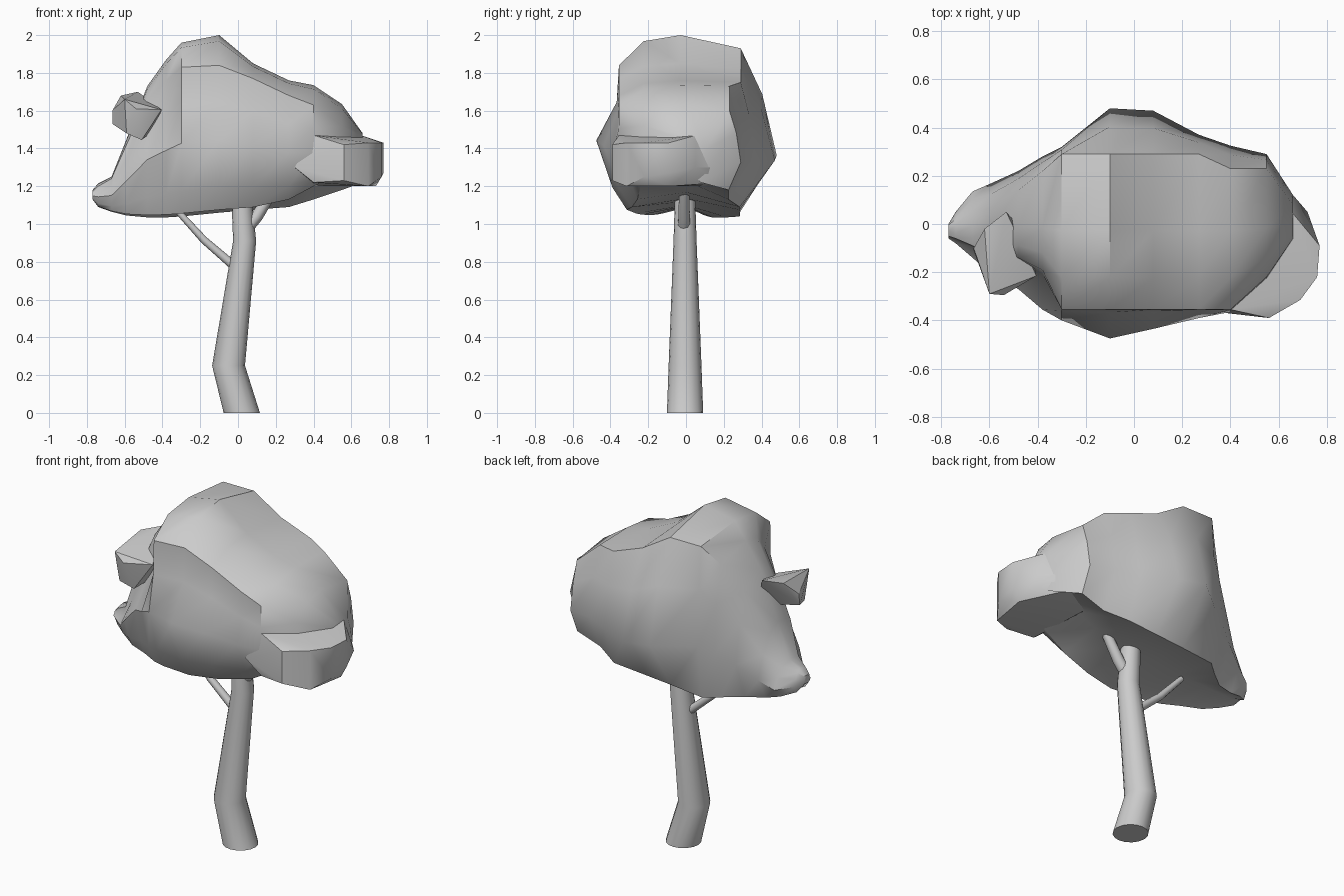
import bpy, bmesh, math


def finish(name, bm, angle):
    bmesh.ops.recalc_face_normals(bm, faces=bm.faces)
    mesh = bpy.data.meshes.new(name)
    bm.to_mesh(mesh)
    bm.free()
    ob = bpy.data.objects.new(name, mesh)
    bpy.context.collection.objects.link(ob)
    bpy.ops.object.select_all(action='DESELECT')
    ob.select_set(True)
    bpy.context.view_layer.objects.active = ob
    bpy.ops.object.shade_smooth_by_angle(angle=math.radians(angle))
    return ob


def loft(name, rings, angle):
    bm = bmesh.new()
    loops = [[bm.verts.new(p) for p in r] for r in rings]
    for a, b in zip(loops, loops[1:]):
        n = len(a)
        for i in range(n):
            bm.faces.new((a[i], a[(i + 1) % n], b[(i + 1) % n], b[i]))
    bm.faces.new(loops[0])
    bm.faces.new(loops[-1])
    return finish(name, bm, angle)


def tube(name, path, tilt=0.0, sides=16):
    # path rows: x, y, z, radius; rings tilted about y
    rings = []
    for x, y, z, r in path:
        rings.append([(x + r * math.cos(t) * math.cos(tilt), y + r * math.sin(t),
                       z - r * math.cos(t) * math.sin(tilt))
                      for t in (2 * math.pi * k / sides for k in range(sides))])
    return loft(name, rings, 40)


def hull(name, pts):
    bm = bmesh.new()
    for p in pts:
        bm.verts.new(p)
    bmesh.ops.convex_hull(bm, input=bm.verts)
    loose = [v for v in bm.verts if not v.link_faces]
    bmesh.ops.delete(bm, geom=loose, context='VERTS')
    return finish(name, bm, 32)


# Trunk and branches
tube("trunk", [(0.02, -0.005, 0, 0.096), (-0.05, -0.005, 0.25, 0.087),
               (0.035, -0.005, 0.91, 0.061), (0.015, -0.005, 1.2, 0.052)])
tube("left_branch", [(0.0, 0, 0.76, 0.024), (-0.18, 0, 0.915, 0.02),
                     (-0.33, 0, 1.08, 0.016)], math.radians(-45), 10)
tube("right_branch", [(0.04, -0.01, 0.97, 0.034), (0.1, -0.01, 1.04, 0.032),
                      (0.2, -0.01, 1.2, 0.027)], math.radians(35), 10)

# Canopy stations along x:
# x, crest front y, crest back y, bulge front y, bulge back y, crest z front/mid/back, bottom z
stations = [
    (-0.77, -0.05, -0.01, -0.06, 0.00, 1.17, 1.18, 1.17, 1.13),
    (-0.74, -0.06, 0.02, -0.08, 0.05, 1.20, 1.215, 1.20, 1.09),
    (-0.67, -0.09, 0.06, -0.14, 0.135, 1.24, 1.25, 1.23, 1.065),
    (-0.59, -0.13, 0.06, -0.21, 0.17, 1.42, 1.45, 1.41, 1.045),
    (-0.48, -0.14, 0.14, -0.27, 0.22, 1.66, 1.73, 1.66, 1.035),
    (-0.38, -0.19, 0.22, -0.355, 0.28, 1.76, 1.87, 1.82, 1.035),
    (-0.30, -0.355, 0.29, -0.40, 0.32, 1.83, 1.96, 1.93, 1.04),
    (-0.10, -0.355, 0.29, -0.475, 0.48, 1.84, 2.00, 1.93, 1.06),
    (0.08, -0.355, 0.29, -0.435, 0.47, 1.77, 1.85, 1.82, 1.075),
    (0.27, -0.355, 0.29, -0.39, 0.37, 1.68, 1.76, 1.75, 1.09),
    (0.40, -0.355, 0.23, -0.365, 0.325, 1.63, 1.735, 1.73, 1.13),
    (0.55, -0.22, 0.23, -0.28, 0.29, 1.52, 1.635, 1.60, 1.18),
    (0.66, -0.06, 0.08, -0.12, 0.12, 1.46, 1.48, 1.46, 1.22),
]


def section(x, yf, yb, bf, bb, zf, zm, zb, bot):
    hf, hb = zf - bot, zb - bot
    lift = max(0, min(x, 0.5) - 0.15) * 0.3      # front underside rises to the right
    return [(x, p, q) for p, q in (
        (yf, zf), (yf * 0.63, zf + 0.8 * (zm - zf)), (yf * 0.08, zm), (yb, zb),
        (yb + 0.6 * (bb - yb), bot + 0.72 * hb), (bb, bot + 0.35 * hb),
        (max(yb, bb * 0.6) * 0.98, bot), (0, bot + 0.06 * min(1, hf * 2) + lift * 0.5),
        (bf * 0.66, bot + 0.02 * hf + lift * 0.8),
        (bf * 0.82, bot + 0.17 * hf + lift * 0.3),
        (bf, bot + 0.49 * hf), (yf + 0.1 * (bf - yf), bot + 0.75 * hf))]


loft("canopy", [section(*s) for s in stations], 40)

# Blocky foliage lump, lower right
hull("right_foliage_lump",
     [(0.69, -0.315, z) for z in (1.20, 1.43)] +
     [(0.77, -0.09, z) for z in (1.27, 1.43)] +
     [(0.73, -0.085, 1.2), (0.76, -0.22, 1.25), (0.76, -0.22, 1.43),
      (0.72, 0.05, 1.3), (0.65, 0.055, 1.47), (0.60, 0.19, 1.3), (0.56, 0.2, 1.22),
      (0.56, -0.39, 1.23), (0.56, -0.39, 1.42),
      (0.40, -0.355, 1.22), (0.40, -0.355, 1.47), (0.3, -0.36, 1.3),
      (0.4, 0.05, 1.47), (0.4, 0.1, 1.2)])

# Small foliage lump, upper left
hull("left_foliage_lump",
     [(-0.665, -0.11, 1.53), (-0.665, -0.10, 1.60), (-0.62, -0.02, 1.68),
      (-0.53, 0.05, 1.70), (-0.405, -0.215, 1.605), (-0.54, -0.295, 1.61),
      (-0.60, -0.29, 1.66), (-0.59, -0.26, 1.48), (-0.51, -0.24, 1.445),
      (-0.44, -0.05, 1.50)])
